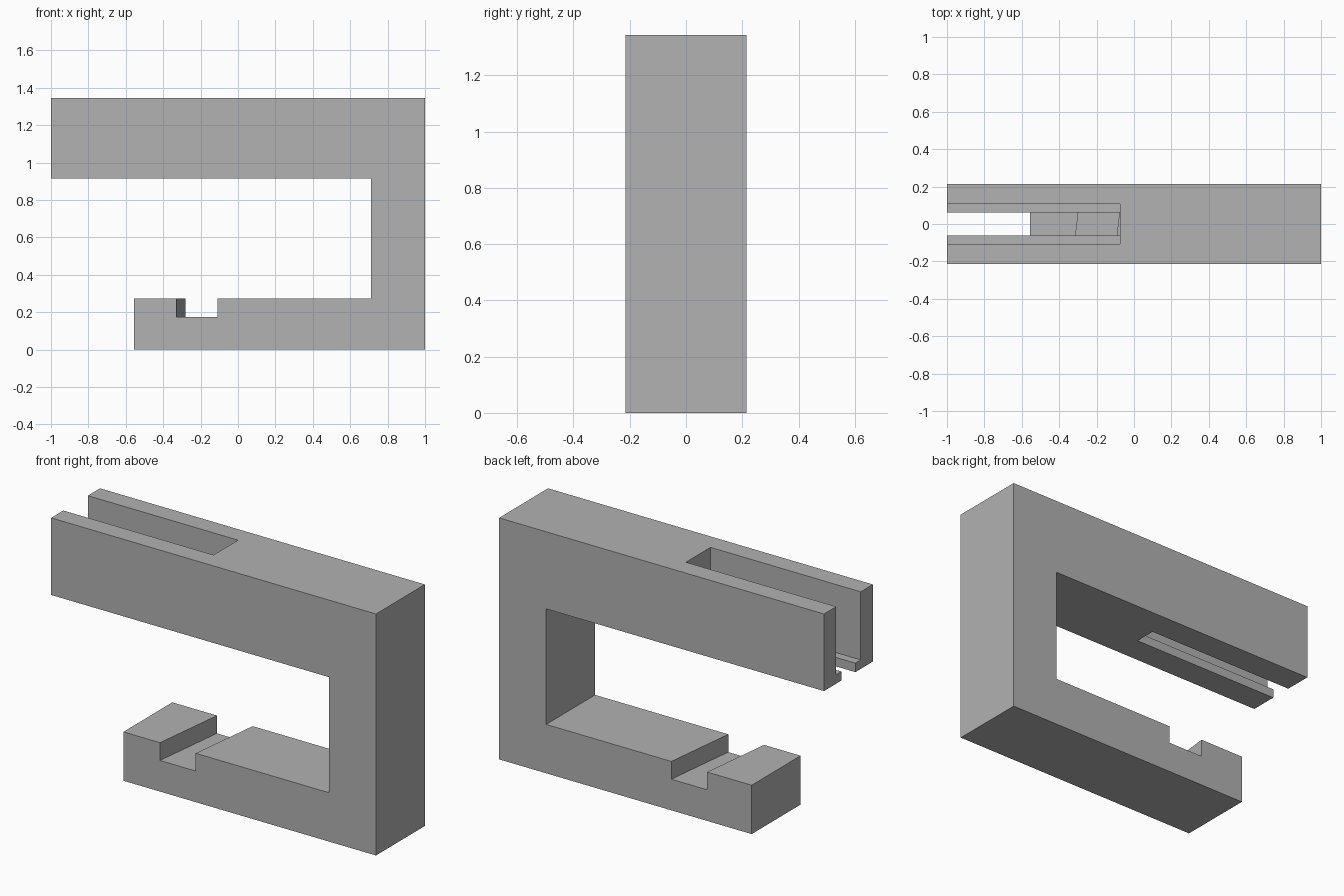
import bpy
import bmesh

HALF = 0.215   # half depth of the body
SKEW = 0.025   # sideways lean of the notch at each face

cube = bpy.data.objects.get("Cube")
if cube:
    bpy.data.objects.remove(cube, do_unlink=True)

grey = bpy.data.materials.new("plain grey")
grey.use_nodes = True
colour = (0.445, 0.445, 0.445, 1)
grey.diffuse_color = colour
grey.node_tree.nodes["Principled BSDF"].inputs["Base Color"].default_value = colour


def prism(name, points, direction):
    """Extrude a flat polygon along a direction."""
    bm = bmesh.new()
    face = bm.faces.new([bm.verts.new(p) for p in points])
    new = bmesh.ops.extrude_face_region(bm, geom=[face])["geom"]
    verts = [v for v in new if isinstance(v, bmesh.types.BMVert)]
    bmesh.ops.translate(bm, verts=verts, vec=direction)
    bmesh.ops.recalc_face_normals(bm, faces=bm.faces)
    mesh = bpy.data.meshes.new(name)
    bm.to_mesh(mesh)
    bm.free()
    mesh.materials.append(grey)
    obj = bpy.data.objects.new(name, mesh)
    bpy.context.collection.objects.link(obj)
    return obj


def box_cutter(name, x0, x1, half_y, z0, z1):
    base = [(x0, -half_y, z0), (x1, -half_y, z0), (x1, half_y, z0), (x0, half_y, z0)]
    return prism(name, base, (0, 0, z1 - z0))


# C-shaped body: lower arm, column and upper arm
profile = [(-0.555, 0), (1, 0), (1, 1.344), (-1, 1.344),
           (-1, 0.915), (0.71, 0.915), (0.71, 0.272), (-0.555, 0.272)]
body = prism("clamp_body", [(x, -HALF, z) for x, z in profile], (0, 2 * HALF, 0))

# Stepped slot in the upper arm: wide above, narrow between the bottom lips
wide_slot = box_cutter("wide_slot_cutter", -1.2, -0.075, 0.108, 0.965, 1.5)
narrow_slot = box_cutter("narrow_slot_cutter", -1.2, -0.075, 0.061, 0.8, 1.1)

# Slanted notch across the lower arm, run past both faces
reach = 2
notch = prism("notch_cutter",
              [(x - SKEW * reach, -HALF * reach, z)
               for x, z in ((-0.305, 0.173), (-0.085, 0.173), (-0.085, 0.5), (-0.305, 0.5))],
              (2 * SKEW * reach, 2 * HALF * reach, 0))

for cutter in (wide_slot, narrow_slot, notch):
    cut = body.modifiers.new(cutter.name, 'BOOLEAN')
    cut.operation = 'DIFFERENCE'
    cut.solver = 'EXACT'
    cut.object = cutter
    cutter.hide_render = True
    cutter.hide_viewport = True
